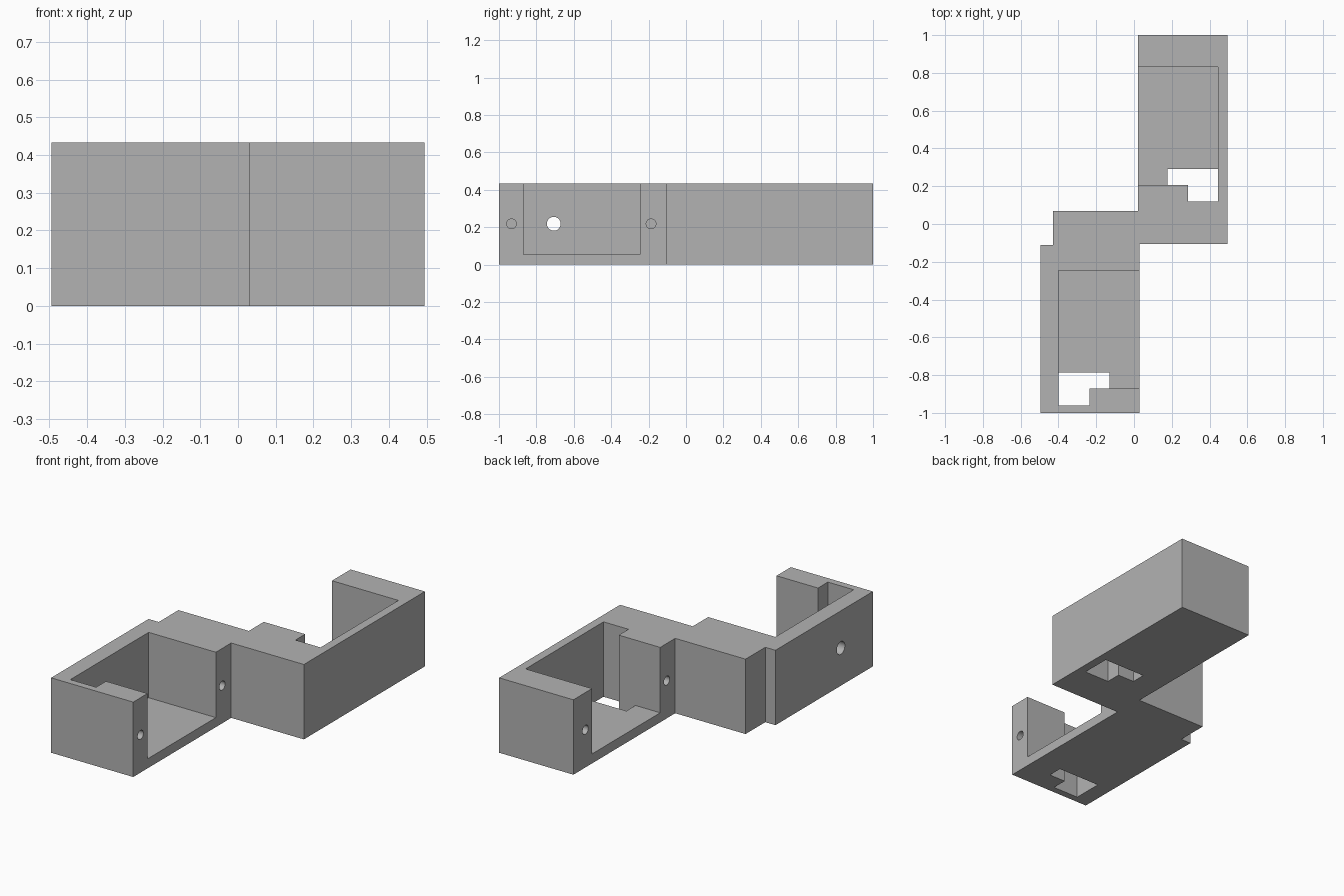
import bpy, bmesh
from mathutils import Matrix

cube = bpy.data.objects.get("Cube")
if cube:
    bpy.data.objects.remove(cube, do_unlink=True)

HEIGHT, FLOOR, MID = 0.433, 0.055, 0.218

grey = bpy.data.materials.new("plain_grey")
grey.use_nodes = True
colour = (0.45, 0.45, 0.45, 1)
grey.diffuse_color = colour
grey.node_tree.nodes["Principled BSDF"].inputs["Base Color"].default_value = colour


def finish(name, bm):
    bmesh.ops.recalc_face_normals(bm, faces=bm.faces[:])
    mesh = bpy.data.meshes.new(name)
    bm.to_mesh(mesh)
    bm.free()
    mesh.materials.append(grey)
    obj = bpy.data.objects.new(name, mesh)
    bpy.context.collection.objects.link(obj)
    return obj


def prism(name, outline, z0, z1):
    """Extrude a plan outline from z0 to z1."""
    bm = bmesh.new()
    face = bm.faces.new([bm.verts.new((x, y, z0)) for x, y in outline])
    top = bmesh.ops.extrude_face_region(bm, geom=[face])["geom"]
    verts = [v for v in top if isinstance(v, bmesh.types.BMVert)]
    bmesh.ops.translate(bm, verts=verts, vec=(0, 0, z1 - z0))
    return finish(name, bm)


def rod(name, x, y, radius, length):
    """Cylinder lying along x, centred at the given spot."""
    bm = bmesh.new()
    bmesh.ops.create_cone(bm, cap_ends=True, segments=32, radius1=radius,
                          radius2=radius, depth=length)
    place = Matrix.Translation((x, y, MID)) @ Matrix.Rotation(1.5707963, 4, "Y")
    bmesh.ops.transform(bm, matrix=place, verts=bm.verts[:])
    return finish(name, bm)


def cut(body, cutter):
    cutter.hide_render = True
    mod = body.modifiers.new("cut", "BOOLEAN")
    mod.operation, mod.solver, mod.object = "DIFFERENCE", "EXACT", cutter
    bpy.context.view_layer.objects.active = body
    bpy.ops.object.modifier_apply(modifier=mod.name)
    bpy.data.objects.remove(cutter, do_unlink=True)


# Offset double bracket body
body = prism("double_bracket", [
    (-0.495, -1), (0.03, -1), (0.03, -0.105), (0.495, -0.105), (0.495, 1),
    (0.02, 1), (0.02, 0.07), (-0.43, 0.07), (-0.43, -0.11), (-0.495, -0.11),
], 0, HEIGHT)

# Each bay: open side, its direction, inner wall, pocket near and far ends,
# cable notch end and side, floor slot end and side, screw positions
bays = [
    (0.03, 1, -0.40, -0.87, -0.245, -0.96, -0.235, -0.785, -0.13, (-0.933, -0.187)),
    (0.02, -1, 0.445, 0.207, 0.83, 0.118, 0.285, 0.29, 0.178, (0.147, 0.89)),
]
for edge, side, wall, near, far, notch_y, notch_x, slot_y, slot_x, screws in bays:
    notch = [(notch_x, near), (notch_x, notch_y), (wall, notch_y)]
    out = edge + side * 0.1
    # Pocket with cable notch
    cut(body, prism("pocket", [(out, near)] + notch + [(wall, far), (out, far)],
                    FLOOR, HEIGHT + 0.1))
    # Slot through the floor
    cut(body, prism("slot", [(slot_x, near)] + notch + [(wall, slot_y), (slot_x, slot_y)],
                    -0.1, FLOOR + 0.02))
    # Blind screw holes in the posts
    for y in screws:
        cut(body, rod("screw_hole", edge, y, 0.026, 0.4))

# Round hole through the outer wall
cut(body, rod("wall_hole", -0.45, -0.707, 0.037, 0.3))

bpy.ops.object.select_all(action="DESELECT")
body.select_set(True)
bpy.context.view_layer.objects.active = body
bpy.ops.object.shade_smooth_by_angle()
